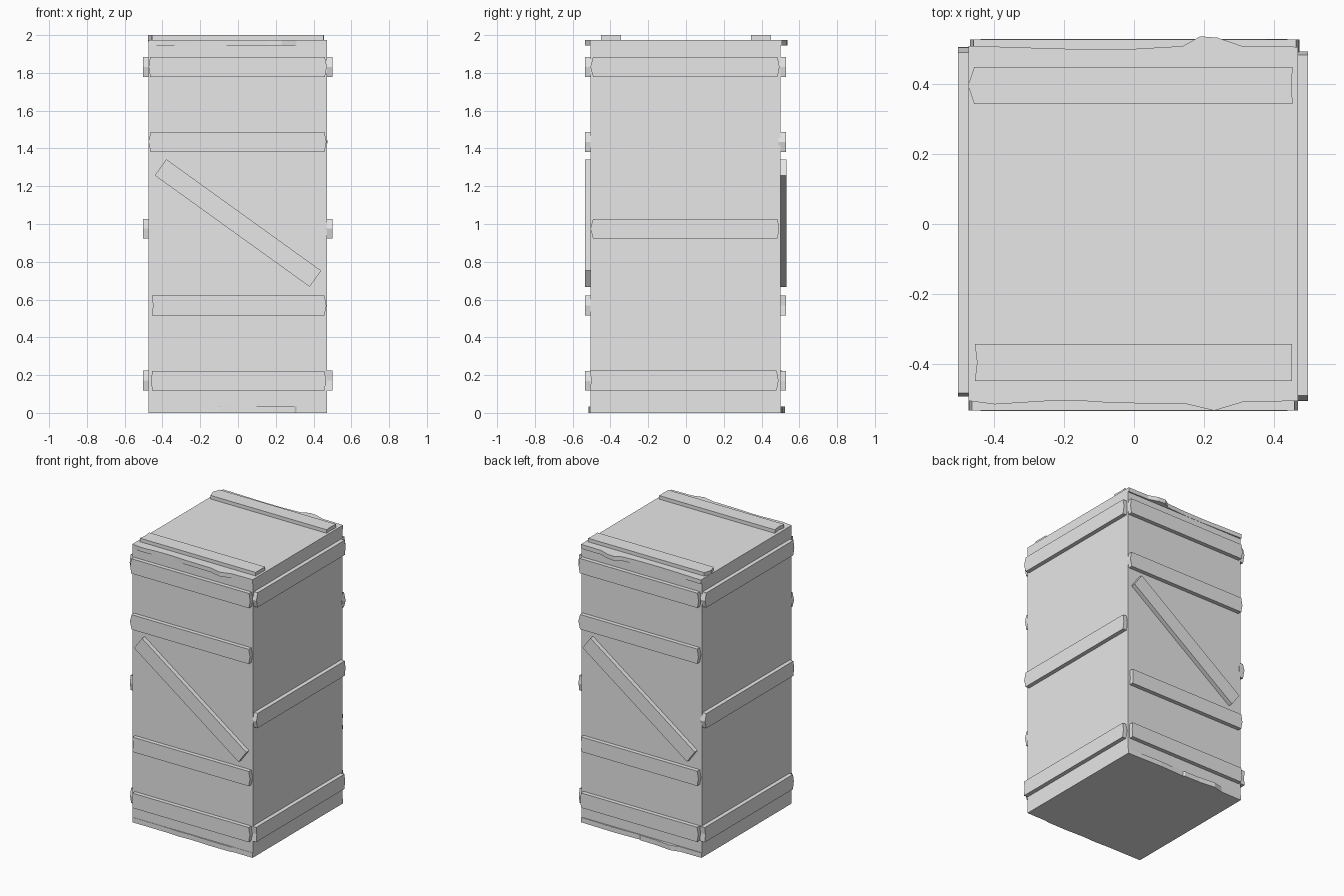
import bpy, bmesh, math
from mathutils import Matrix, Vector

if "Cube" in bpy.data.objects:
    bpy.data.objects.remove(bpy.data.objects["Cube"])

grey = bpy.data.materials.new("plain grey")
grey.diffuse_color = (0.8, 0.8, 0.8, 1)
grey.use_nodes = True
grey.node_tree.nodes["Principled BSDF"].inputs["Base Color"].default_value = grey.diffuse_color

# Body extents
X0, X1, Y0, Y1, Z0, Z1 = -0.475, 0.47, -0.505, 0.50, 0.0, 1.975

# Each face: along, up and outward directions, plus distance of the face from the origin
FACES = {
    "front": ((1, 0, 0), (0, 0, 1), (0, -1, 0), -Y0),
    "back": ((-1, 0, 0), (0, 0, 1), (0, 1, 0), Y1),
    "right": ((0, 1, 0), (0, 0, 1), (1, 0, 0), X1),
    "left": ((0, -1, 0), (0, 0, 1), (-1, 0, 0), -X0),
    "top": ((1, 0, 0), (0, 1, 0), (0, 0, 1), Z1),
}


def prism(name, outline, low, high, place=Matrix()):
    """Extrude a flat outline from low to high, then place it."""
    bm = bmesh.new()
    base = bm.faces.new([bm.verts.new((u, v, low)) for u, v in outline])
    ext = bmesh.ops.extrude_face_region(bm, geom=[base])
    for v in ext["geom"]:
        if isinstance(v, bmesh.types.BMVert):
            v.co.z = high
    bm.transform(place)
    bmesh.ops.recalc_face_normals(bm, faces=bm.faces)
    mesh = bpy.data.meshes.new(name)
    bm.to_mesh(mesh)
    bm.free()
    mesh.materials.append(grey)
    obj = bpy.data.objects.new(name, mesh)
    bpy.context.collection.objects.link(obj)
    return obj


def face_matrix(face):
    u, v, w, dist = FACES[face]
    m = Matrix((u, v, w)).transposed().to_4x4()
    m.translation = Vector(w) * dist
    return m


def batten(name, face, height, start, end, tip0=0.0, tip1=0.0, depth=0.029, angle=0.0, width=0.105):
    """Plank on a face; tips are how far the worn ends point out (or in)."""
    h = width / 2
    outline = [(start, -h), (end, -h), (end + tip1, 0), (end, h), (start, h), (start - tip0, 0)]
    place = face_matrix(face) @ Matrix.Translation((0, height, 0)) @ Matrix.Rotation(angle, 4, "Z")
    return prism(name, outline, -0.01, depth, place)


# Crate body
prism("crate_body", [(X0, Y0), (X1, Y0), (X1, Y1), (X0, Y1)], Z0, Z1)

# Horizontal and diagonal battens on front and back
for face in ("front", "back"):
    batten(face + "_upper_batten", face, 1.832, -0.465, 0.46, 0.008, 0.01)
    batten(face + "_high_middle_batten", face, 1.435, -0.462, 0.458, 0.013, 0.01)
    batten(face + "_low_middle_batten", face, 0.568, -0.455, 0.458, -0.005, 0.01)
    batten(face + "_lower_batten", face, 0.17, -0.455, 0.457, 0.004, 0.01)
    batten(face + "_diagonal_brace", face, 1.005, -0.505, 0.505, depth=0.031,
           angle=-math.atan2(0.59, 0.82))

# Horizontal battens on the two sides
for face in ("right", "left"):
    batten(face + "_upper_batten", face, 1.832, -0.492, 0.485, 0.014, 0.01)
    batten(face + "_middle_batten", face, 0.975, -0.492, 0.485, 0.014, 0.008)
    batten(face + "_lower_batten", face, 0.172, -0.508, 0.48, -0.006, 0.01)

# Lid battens
batten("lid_back_batten", "top", 0.397, -0.458, 0.455, 0.018, -0.004, 0.025)
batten("lid_front_batten", "top", -0.397, -0.456, 0.453, -0.006, 0.0, 0.025)

# Ragged board ends along the lid and base edges: (position along x, overhang)
RAGGED = {
    "lid_front_edge": (-1, 1.945, Z1, [(X0, 0.002), (-0.40, 0.012), (-0.24, 0.002), (-0.15, 0.002),
                       (-0.06, 0.008), (0.15, 0.011), (0.23, 0.030), (0.31, 0.006), (X1, 0.002)]),
    "lid_back_edge": (1, 1.945, Z1, [(X0, 0.011), (-0.32, 0.006), (-0.15, 0.001), (0.0, 0.002),
                      (0.14, 0.010), (0.19, 0.038), (0.24, 0.034), (0.31, 0.010), (X1, 0.008)]),
    "base_front_edge": (-1, Z0, 0.035, [(X0, 0.002), (-0.20, 0.003), (-0.10, 0.008), (0.0, 0.004),
                        (0.15, 0.010), (0.30, 0.008), (0.31, 0.002), (X1, 0.002)]),
    "base_back_edge": (1, Z0, 0.035, [(X0, 0.004), (-0.31, 0.006), (-0.24, 0.024), (-0.12, 0.012),
                       (0.0, 0.010), (0.01, 0.003), (0.20, 0.010), (X1, 0.004)]),
}
for name, (side, low, high, profile) in RAGGED.items():
    wall = Y1 if side > 0 else Y0
    outline = [(x, wall + side * d) for x, d in profile]
    outline += [(X1, wall - side * 0.01), (X0, wall - side * 0.01)]
    prism(name, outline, low, high)
